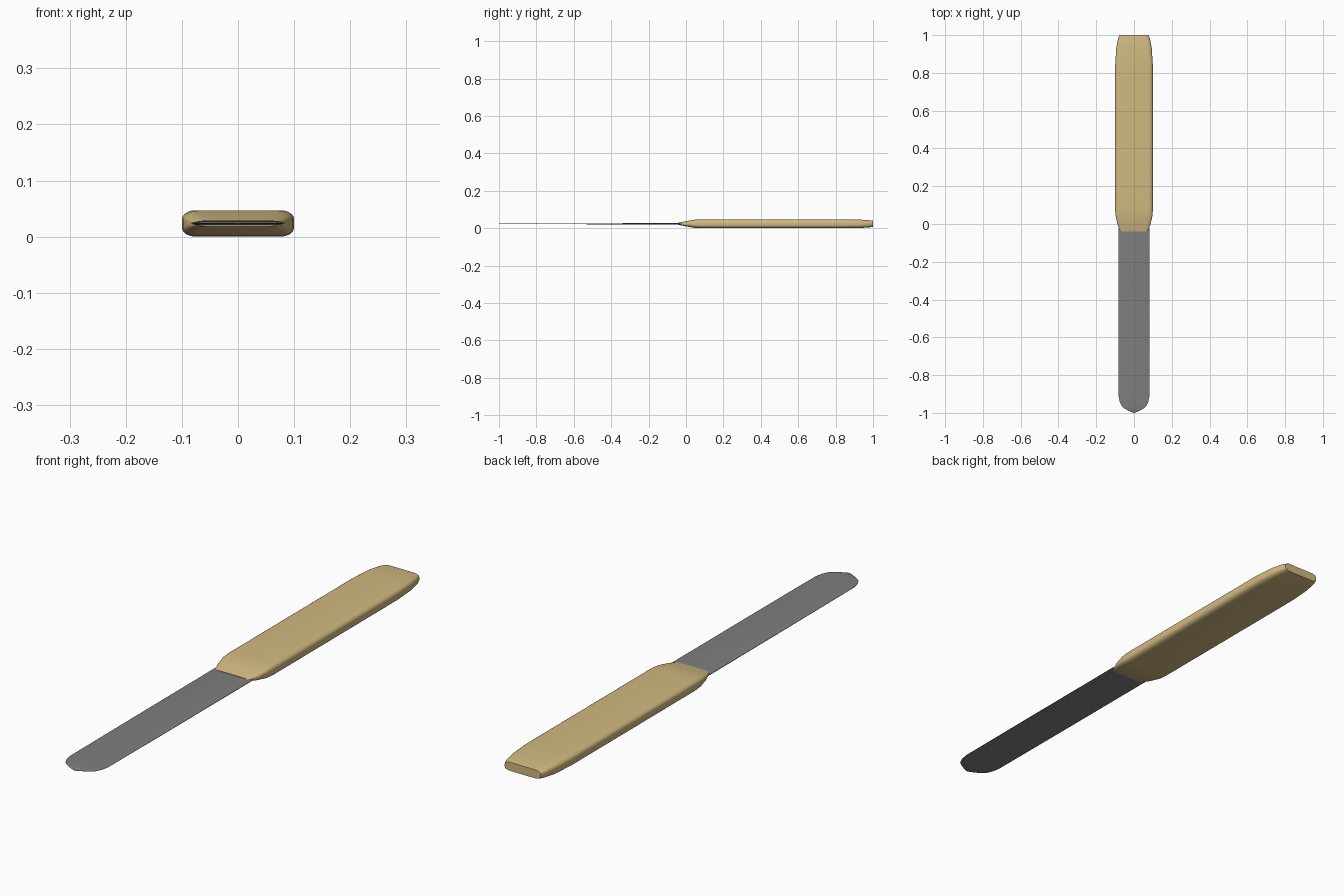
import bpy, bmesh, math

if "Cube" in bpy.data.objects:
    bpy.data.objects.remove(bpy.data.objects["Cube"])

ZC = 0.0235  # height of the centre plane


def material(name, rgb):
    m = bpy.data.materials.new(name)
    m.diffuse_color = (*rgb, 1)
    m.use_nodes = True
    m.node_tree.nodes["Principled BSDF"].inputs["Base Color"].default_value = m.diffuse_color
    return m


def loft(name, rings, mat, angle):
    """Skin a list of closed rings and cap both ends."""
    bm = bmesh.new()
    loops = [[bm.verts.new(p) for p in ring] for ring in rings]
    n = len(loops[0])
    for a, b in zip(loops, loops[1:]):
        for i in range(n):
            j = (i + 1) % n
            bm.faces.new((a[i], a[j], b[j], b[i]))
    bm.faces.new(loops[0])
    bm.faces.new(loops[-1])
    bmesh.ops.recalc_face_normals(bm, faces=bm.faces)
    mesh = bpy.data.meshes.new(name)
    bm.to_mesh(mesh)
    bm.free()
    mesh.materials.append(mat)
    ob = bpy.data.objects.new(name, mesh)
    bpy.context.collection.objects.link(ob)
    bpy.context.view_layer.objects.active = ob
    ob.select_set(True)
    bpy.ops.object.shade_smooth_by_angle(angle=math.radians(angle))
    ob.select_set(False)
    return ob


def rounded_ring(y, w, h, steps=5):
    """Rounded rectangle in the xz plane, half width w, half height h."""
    rx, rz = min(0.024, w * 0.5), h * 0.68
    pts = []
    for q, (sx, sz) in enumerate([(1, 1), (-1, 1), (-1, -1), (1, -1)]):
        for k in range(steps + 1):
            a = (q + k / steps) * math.pi / 2
            pts.append((sx * (w - rx) + rx * math.cos(a), y,
                        ZC + sz * (h - rz) + rz * math.sin(a)))
    return pts


def lens_ring(y, w, t):
    """Flat blade section with thin side edges."""
    prof = [(w, 0.25 * t), (0.85 * w, t), (-0.85 * w, t), (-w, 0.25 * t),
            (-w, -0.25 * t), (-0.85 * w, -t), (0.85 * w, -t), (w, -0.25 * t)]
    return [(x, y, ZC + z) for x, z in prof]


wood = material("tan wood", (0.64, 0.49, 0.22))
steel = material("grey steel", (0.21, 0.21, 0.21))

# Handle: (y, half width, half height), tapered at both ends
handle = [(-0.04, 0.073, 0.0055), (0.0, 0.088, 0.014), (0.045, 0.098, 0.0215),
          (0.08, 0.1, 0.0235), (0.3, 0.1, 0.0235), (0.6, 0.1, 0.0235),
          (0.84, 0.1, 0.0235), (0.93, 0.094, 0.0225), (0.98, 0.085, 0.019),
          (1.0, 0.077, 0.0165)]
loft("handle", [rounded_ring(*s) for s in handle], wood, 50)

# Blade: rounded tip, thinning away from the handle
outline = [(-1.0, 0.004), (-0.99, 0.027), (-0.975, 0.053), (-0.962, 0.066),
           (-0.94, 0.076), (-0.91, 0.082), (-0.46, 0.083), (-0.03, 0.083),
           (0.02, 0.07)]
loft("blade", [lens_ring(y, w, 0.0007 + 0.0035 * (y + 1)) for y, w in outline],
     steel, 30)
